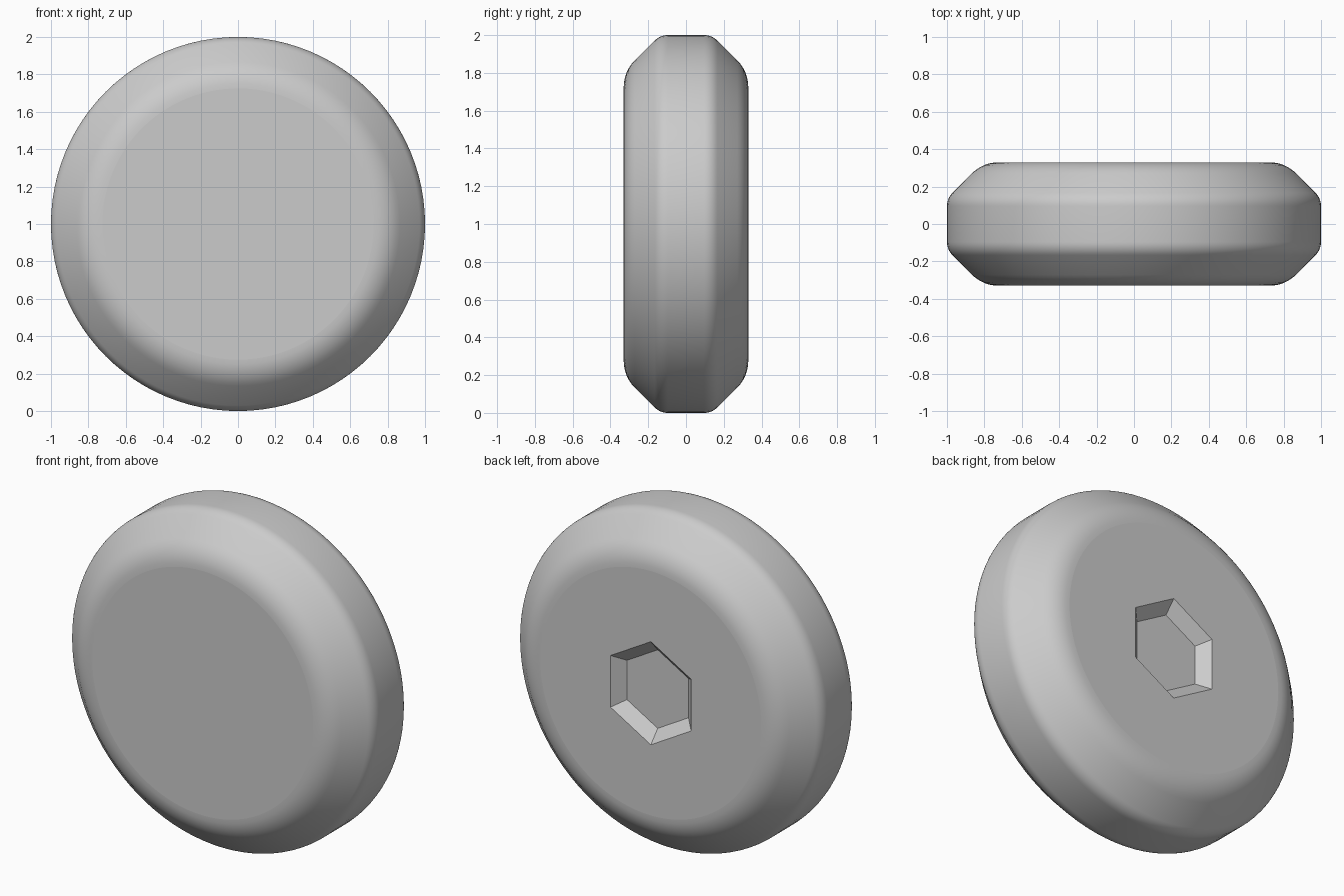
import bpy, bmesh
from math import sin, cos, pi

SEGMENTS = 96
HALF_DEPTH = 0.33
CAP_RADIUS = 0.725
STEPS = 6

cube = bpy.data.objects.get("Cube")
if cube:
    bpy.data.objects.remove(cube)

grey = bpy.data.materials.new("plain grey")
grey.use_nodes = True
colour = (0.6, 0.6, 0.6, 1)
grey.diffuse_color = colour
grey.node_tree.nodes["Principled BSDF"].inputs["Base Color"].default_value = colour


def arc(centre_r, centre_y, radius, start, end):
    """Points (radius, y) along a rounded edge."""
    angles = [start + (end - start) * i / STEPS for i in range(STEPS + 1)]
    return [(centre_r + radius * cos(a), centre_y + radius * sin(a)) for a in angles]


def ring(bm, radius, y, sides):
    """Ring of vertices round the y axis, first one at the top."""
    turns = [2 * pi * i / sides for i in range(sides)]
    return [bm.verts.new((radius * sin(t), y, 1 + radius * cos(t))) for t in turns]


def bridge(bm, a, b, smooth):
    for i in range(len(a)):
        j = (i + 1) % len(a)
        bm.faces.new((a[i], a[j], b[j], b[i])).smooth = smooth


# Half profile from the back cap to the rim: rounded edge, slope, rounded edge
half = arc(CAP_RADIUS, HALF_DEPTH - 0.2, 0.2, pi / 2, pi / 4)
half += arc(0.9, 0.096, 0.1, pi / 4, 0)
profile = half + [(r, -y) for r, y in reversed(half)]

# Rounded disc body
bm = bmesh.new()
rings = [ring(bm, r, y, SEGMENTS) for r, y in profile]
for a, b in zip(rings, rings[1:]):
    bridge(bm, a, b, True)

# Flat front cap
bm.faces.new(rings[-1])

# Tapered hexagonal socket in the back
mouth = ring(bm, 0.306, HALF_DEPTH, 6)
floor = ring(bm, 0.233, HALF_DEPTH - 0.065, 6)
bridge(bm, mouth, floor, False)
bm.faces.new(floor)

# Flat back cap round the socket
edges = []
for loop in (rings[0], mouth):
    for i, v in enumerate(loop):
        edges.append(bm.edges.get((v, loop[(i + 1) % len(loop)])))
bmesh.ops.triangle_fill(bm, edges=edges, use_beauty=True, normal=(0, 1, 0))
bmesh.ops.recalc_face_normals(bm, faces=bm.faces[:])

mesh = bpy.data.meshes.new("rounded_disc")
bm.to_mesh(mesh)
bm.free()
mesh.materials.append(grey)
disc = bpy.data.objects.new("rounded_disc", mesh)
bpy.context.collection.objects.link(disc)
